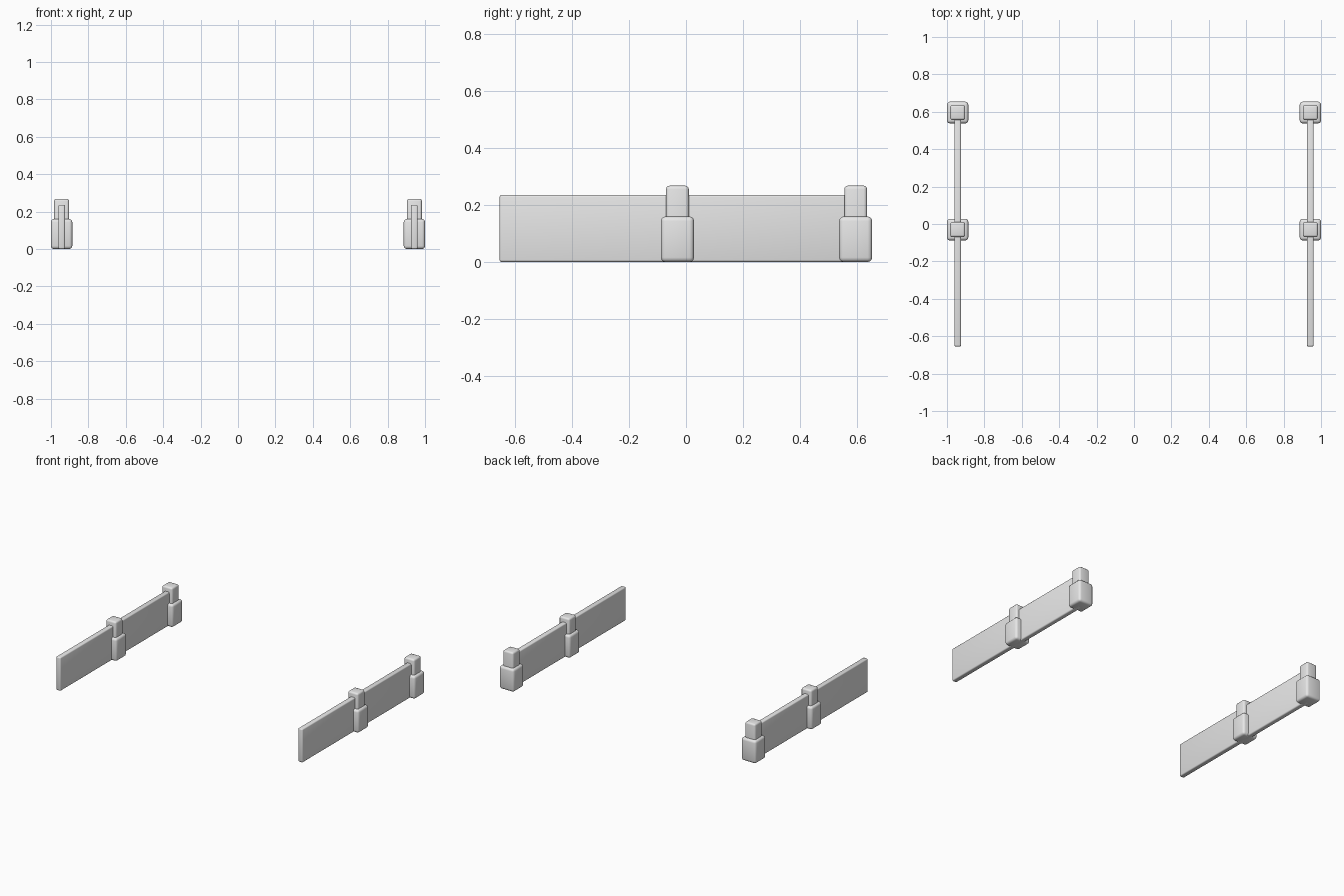
import bpy
import math

cube = bpy.data.objects.get("Cube")
if cube:
    bpy.data.objects.remove(cube, do_unlink=True)

grey = bpy.data.materials.new("light_grey")
grey.use_nodes = True
colour = (0.8, 0.8, 0.8, 1)
grey.diffuse_color = colour
grey.node_tree.nodes["Principled BSDF"].inputs["Base Color"].default_value = colour


def rounded_box(name, x, y, z, size, radius):
    """Box centred on x and y, standing on height z, with rounded edges."""
    bpy.ops.mesh.primitive_cube_add(size=1, location=(x, y, z + size[2] / 2))
    box = bpy.context.object
    box.name = name
    box.scale = size
    bpy.ops.object.transform_apply(location=False, rotation=False, scale=True)
    box.data.materials.append(grey)
    bevel = box.modifiers.new("rounded_edges", "BEVEL")
    bevel.width = radius
    bevel.segments = 3
    bpy.ops.object.modifier_apply(modifier=bevel.name)
    bpy.ops.object.shade_smooth_by_angle(angle=math.radians(35))
    return box


for side, x in (("left", 0.943), ("right", -0.943)):
    # Long thin wall running from the front end into the rear post
    rounded_box(side + "_wall", x, -0.03, 0, (0.036, 1.25, 0.236), 0.008)

    # Stepped posts: broad foot with a narrower top
    for place, y in (("middle", -0.03), ("rear", 0.596)):
        rounded_box(f"{side}_{place}_post_foot", x, y, 0, (0.114, 0.116, 0.16), 0.016)
        rounded_box(f"{side}_{place}_post_top", x, y, 0.02, (0.08, 0.08, 0.248), 0.012)
